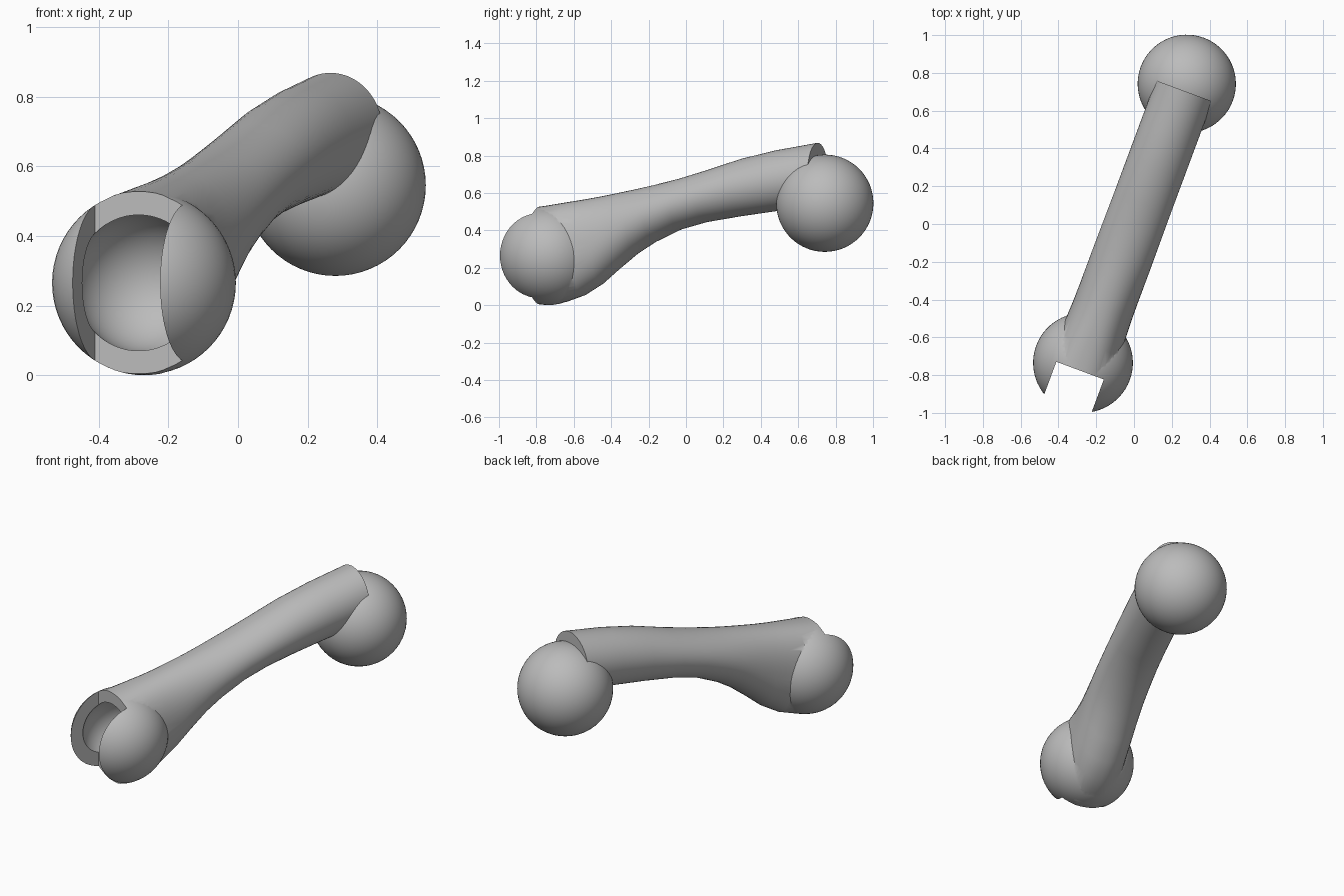
import bpy, bmesh, math
from mathutils import Matrix

cube = bpy.data.objects.get("Cube")
if cube:
    bpy.data.objects.remove(cube, do_unlink=True)

grey = bpy.data.materials.new("light grey")
grey.use_nodes = True
grey.diffuse_color = (0.5, 0.5, 0.5, 1)
grey.node_tree.nodes["Principled BSDF"].inputs["Base Color"].default_value = (0.5, 0.5, 0.5, 1)

# The limb runs along its own y axis, from the socket centre to the ball
SOCKET = Matrix.Translation((-0.27, -0.735, 0)) @ Matrix.Rotation(math.radians(-20.4), 4, "Z")
SOCKET_Z = 0.265
LENGTH = 1.576
SLOT_Y = -0.044


def make_object(name, bm):
    bmesh.ops.recalc_face_normals(bm, faces=bm.faces)
    bm.transform(SOCKET)
    mesh = bpy.data.meshes.new(name)
    bm.to_mesh(mesh)
    bm.free()
    mesh.materials.append(grey)
    obj = bpy.data.objects.new(name, mesh)
    bpy.context.collection.objects.link(obj)
    return obj


def sphere(name, y, z, radius):
    bm = bmesh.new()
    bmesh.ops.create_uvsphere(bm, u_segments=64, v_segments=32, radius=radius,
                              matrix=Matrix.Translation((0, y, z)))
    return make_object(name, bm)


def combine(target, other, operation):
    mod = target.modifiers.new(operation.title(), "BOOLEAN")
    mod.operation, mod.solver, mod.object = operation, "EXACT", other
    bpy.ops.object.select_all(action="DESELECT")
    bpy.context.view_layer.objects.active = target
    target.select_set(True)
    bpy.ops.object.modifier_apply(modifier=mod.name)
    bpy.data.objects.remove(other, do_unlink=True)


def loft(name, stations, sides=48):
    """Skin squared ellipses: y, bottom, top, half width, squareness."""
    bm = bmesh.new()
    rings = []
    for y, low, high, width, power in stations:
        ring = []
        for i in range(sides):
            a = math.tau * (i + 0.5) / sides
            c, s = math.cos(a), math.sin(a)
            x = math.copysign(abs(c) ** (2 / power), c) * width
            z = math.copysign(abs(s) ** (2 / power), s) * (high - low) / 2
            ring.append(bm.verts.new((x, y, z + (high + low) / 2)))
        rings.append(ring)
    for a, b in zip(rings, rings[1:]):
        for i in range(sides):
            j = (i + 1) % sides
            bm.faces.new((a[i], a[j], b[j], b[i]))
    bm.faces.new(rings[0])
    bm.faces.new(rings[-1])
    return make_object(name, bm)


# Shaft, deep at the socket and round at the ball
shaft = loft("shaft", [
    (SLOT_Y - 0.001, 0.004, 0.527, 0.19, 2.5),
    (0.0, 0.0, 0.533, 0.185, 2.5),
    (0.1, 0.018, 0.549, 0.175, 2.4),
    (0.2, 0.052, 0.564, 0.167, 2.3),
    (0.3, 0.112, 0.581, 0.163, 2.2),
    (0.4, 0.195, 0.6, 0.162, 2.1),
    (0.5, 0.273, 0.62, 0.162, 2),
    (0.6, 0.335, 0.641, 0.162, 2),
    (0.75, 0.404, 0.677, 0.161, 2),
    (0.9, 0.444, 0.72, 0.16, 2),
    (1.1, 0.476, 0.782, 0.16, 2),
    (1.3, 0.503, 0.828, 0.16, 2),
    (1.536, 0.53, 0.868, 0.16, 2),
])

# Socket shell joined to the shaft, then hollowed and slotted into two prongs
socket = sphere("socket_shell", 0, SOCKET_Z, 0.264)
combine(shaft, socket, "UNION")
combine(shaft, sphere("cavity_cutter", 0, SOCKET_Z, 0.2), "DIFFERENCE")
bm = bmesh.new()
bmesh.ops.create_cube(bm, size=1, matrix=Matrix.Translation((0, SLOT_Y - 0.5, SOCKET_Z))
                      @ Matrix.Diagonal((0.268, 1, 1, 1)))
combine(shaft, make_object("slot_cutter", bm), "DIFFERENCE")
shaft.name = "shaft_with_socket"

# Ball at the far end
ball = sphere("ball", LENGTH, 0.545, 0.26)

for obj in (shaft, ball):
    bpy.ops.object.select_all(action="DESELECT")
    bpy.context.view_layer.objects.active = obj
    obj.select_set(True)
    bpy.ops.object.shade_smooth_by_angle(angle=math.radians(35))
